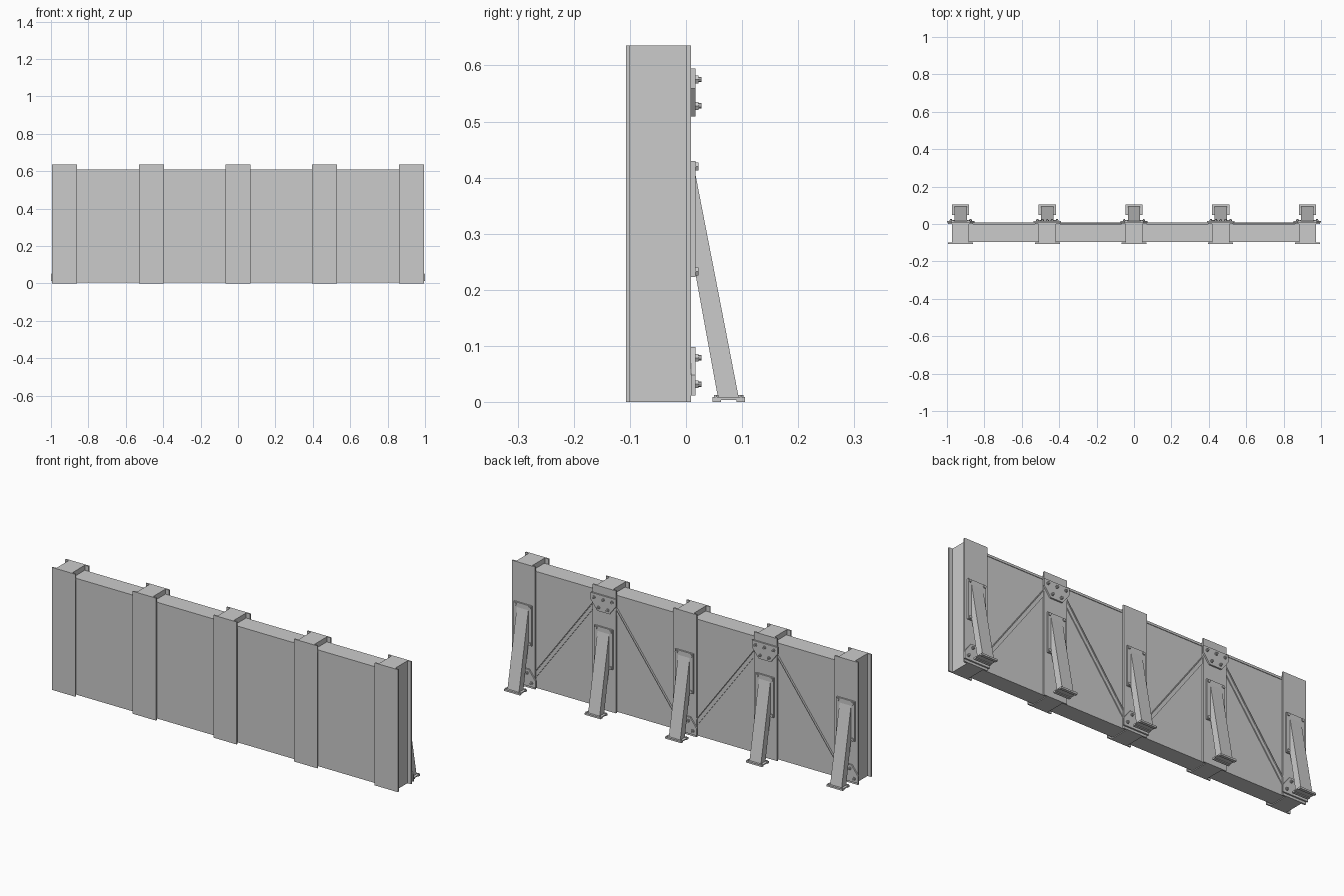
import bpy, bmesh, math
from mathutils import Vector

if "Cube" in bpy.data.objects:
    bpy.data.objects.remove(bpy.data.objects["Cube"])


def add_object(name, bm):
    bmesh.ops.recalc_face_normals(bm, faces=bm.faces)
    mesh = bpy.data.meshes.new(name)
    bm.to_mesh(mesh)
    bm.free()
    ob = bpy.data.objects.new(name, mesh)
    bpy.context.collection.objects.link(ob)
    return ob


def prism(bm, pts, depth):
    """Extrude a closed planar 3D outline along a depth vector."""
    face = bm.faces.new([bm.verts.new(p) for p in pts])
    new = bmesh.ops.extrude_face_region(bm, geom=[face])["geom"]
    verts = [v for v in new if isinstance(v, bmesh.types.BMVert)]
    bmesh.ops.translate(bm, verts=verts, vec=Vector(depth))


def box(bm, x0, x1, y0, y1, z0, z1):
    prism(bm, [(x0, y0, z0), (x1, y0, z0), (x1, y1, z0), (x0, y1, z0)], (0, 0, z1 - z0))


def disc(bm, center, radius, length, axis, sides):
    """Cylinder starting at center, running along +y or +z."""
    pts = []
    for i in range(sides):
        a = 2 * math.pi * i / sides
        c, s = radius * math.cos(a), radius * math.sin(a)
        off = (c, 0, s) if axis == "y" else (c, s, 0)
        pts.append(Vector(center) + Vector(off))
    prism(bm, pts, (0, length, 0) if axis == "y" else (0, 0, length))


def bolt(bm, x, y, z, long=True):
    disc(bm, (x, y, z), 0.008, 0.005, "y", 6)
    if long:
        disc(bm, (x, y + 0.005, z), 0.005, 0.006, "y", 10)


SPACING = 0.4635
POSTS = [i * SPACING for i in range(-2, 3)]

# Upright posts: two wide flanges joined by a box core
for x in POSTS:
    bm = bmesh.new()
    box(bm, x - 0.067, x + 0.067, -0.107, -0.100, 0, 0.636)
    box(bm, x - 0.067, x + 0.067, 0.001, 0.009, 0, 0.636)
    box(bm, x - 0.046, x + 0.046, -0.100, 0.001, 0, 0.636)
    add_object("post", bm)

# Wall panels with a slightly overhanging top cap
for a, b in zip(POSTS, POSTS[1:]):
    bm = bmesh.new()
    box(bm, a + 0.046, b - 0.046, -0.092, -0.002, 0.004, 0.598)
    add_object("wall_panel", bm)
    bm = bmesh.new()
    box(bm, a + 0.046, b - 0.046, -0.096, 0.001, 0.598, 0.61)
    add_object("panel_cap", bm)

# Raking struts: open channels on a bolted mounting plate and a foot
for x in POSTS:
    bm = bmesh.new()
    side = [(0.017, 0.405), (0.094, 0.008), (0.057, 0.008), (0.017, 0.228)]
    for x0 in (x - 0.033, x + 0.027):
        prism(bm, [(x0, y, z) for y, z in side], (0.006, 0, 0))
    back = [(0.017, 0.405), (0.094, 0.008), (0.088, 0.008), (0.017, 0.374)]
    prism(bm, [(x - 0.027, y, z) for y, z in back], (0.054, 0, 0))
    add_object("strut", bm)

    bm = bmesh.new()
    box(bm, x - 0.052, x + 0.052, 0.009, 0.017, 0.223, 0.43)
    add_object("strut_mount", bm)

    bm = bmesh.new()
    box(bm, x - 0.046, x + 0.046, 0.047, 0.105, 0.004, 0.009)
    box(bm, x - 0.046, x + 0.046, 0.047, 0.062, 0, 0.004)
    box(bm, x - 0.046, x + 0.046, 0.090, 0.105, 0, 0.004)
    add_object("strut_foot", bm)

    bm = bmesh.new()
    for sx in (-0.042, 0.042):
        for z in (0.233, 0.42):
            bolt(bm, x + sx, 0.017, z, False)
    for sx in (-0.039, 0.039):
        for y in (0.054, 0.098):
            disc(bm, (x + sx, y, 0.009), 0.005, 0.004, "z", 6)
    add_object("strut_bolts", bm)

# Gusset plates: at the top of the odd posts, upside down at the foot of the others
for i, x in enumerate(POSTS):
    top = i % 2 == 1
    edge, sign = (0.595, -1) if top else (0.012, 1)
    outline = [(-0.073, 0), (0.073, 0), (0.073, 0.036), (0.035, 0.086),
               (-0.035, 0.086), (-0.073, 0.036)]
    bm = bmesh.new()
    prism(bm, [(x + u, 0.009, edge + sign * v) for u, v in outline], (0, 0.008, 0))
    add_object("gusset_plate", bm)

    bm = bmesh.new()
    for u, v in [(0.052, 0.02), (0.026, 0.067)]:
        for s in (-1, 1):
            bolt(bm, x + s * u, 0.017, edge + sign * v)
    if top:
        bolt(bm, x, 0.017, edge - 0.02)
    add_object("gusset_bolts", bm)

# Diagonal braces: angle bars running between gussets
for xt in (POSTS[1], POSTS[3]):
    for s in (-1, 1):
        p = Vector((xt + s * 0.045, 0, 0.555))
        q = Vector((xt + s * (SPACING - 0.045), 0, 0.05))
        d = (q - p).normalized()
        n = Vector((-d.z, 0, d.x))
        if n.z < 0:
            n = -n
        bm = bmesh.new()
        for lo, hi, depth in [(-0.011, 0.011, 0.005), (0.007, 0.011, 0.0105)]:
            quad = [p + n * lo, q + n * lo, q + n * hi, p + n * hi]
            prism(bm, [c + Vector((0, -0.002, 0)) for c in quad], (0, depth, 0))
        add_object("diagonal_brace", bm)
